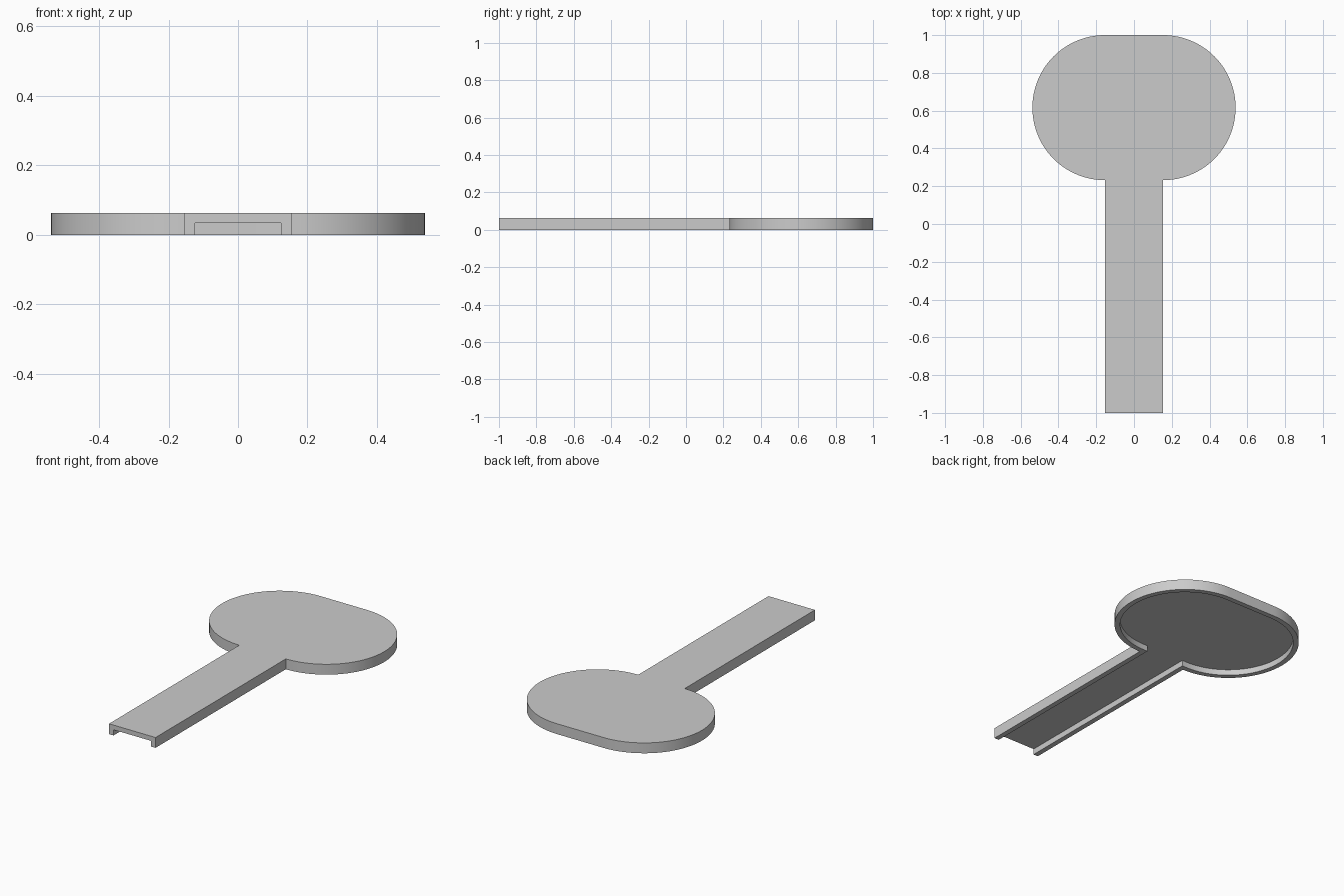
import bpy
import bmesh
from math import cos, sin, pi, radians

cube = bpy.data.objects.get("Cube")
if cube:
    bpy.data.objects.remove(cube, do_unlink=True)

HEIGHT = 0.062      # overall thickness
CEILING = 0.034     # underside of the top plate
WALL = 0.03         # rim thickness
HEAD_Y = 0.616      # centre line of the rounded head
HEAD_R = 0.384      # radius of the head's round ends
HALF = 0.154        # half width of the handle
SEGMENTS = 48


def outline(inset):
    """Open path around the paddle, from one handle end to the other."""
    radius, half = HEAD_R - inset, HALF - inset
    side = [(half, -1.0)]
    if inset:
        side.append((half, HEAD_Y - radius))
    for i in range(SEGMENTS + 1):
        a = -pi / 2 + pi * i / SEGMENTS
        side.append((HALF + radius * cos(a), HEAD_Y + radius * sin(a)))
    return side + [(-x, y) for x, y in reversed(side)]


bm = bmesh.new()


def ring(points, z):
    return [bm.verts.new((x, y, z)) for x, y in points]


def wall(low, high):
    for i in range(len(low) - 1):
        bm.faces.new((low[i], low[i + 1], high[i + 1], high[i])).smooth = True


outer, inner = outline(0), outline(WALL)
outer_low, outer_top = ring(outer, 0), ring(outer, HEIGHT)
inner_low, inner_top = ring(inner, 0), ring(inner, CEILING)

# Outer skirt and hollow's side walls
wall(outer_low, outer_top)
wall(inner_low, inner_top)
# Top plate, its underside, and the bottom rim
bm.faces.new(outer_top)
bm.faces.new(inner_top)
bm.faces.new(outer_low + inner_low[::-1])
# Open channel end of the handle
bm.faces.new((outer_low[0], outer_top[0], outer_top[-1], outer_low[-1],
              inner_low[-1], inner_top[-1], inner_top[0], inner_low[0]))
bmesh.ops.recalc_face_normals(bm, faces=bm.faces[:])

mesh = bpy.data.meshes.new("paddle_shell")
bm.to_mesh(mesh)
bm.free()
paddle = bpy.data.objects.new("paddle_shell", mesh)
bpy.context.collection.objects.link(paddle)

# Plain grey material
grey = bpy.data.materials.new("light grey")
grey.use_nodes = True
colour = (0.6, 0.6, 0.6, 1)
grey.diffuse_color = colour
grey.node_tree.nodes["Principled BSDF"].inputs["Base Color"].default_value = colour
mesh.materials.append(grey)

bpy.ops.object.select_all(action="DESELECT")
paddle.select_set(True)
bpy.context.view_layer.objects.active = paddle
bpy.ops.object.shade_smooth_by_angle(angle=radians(30))
